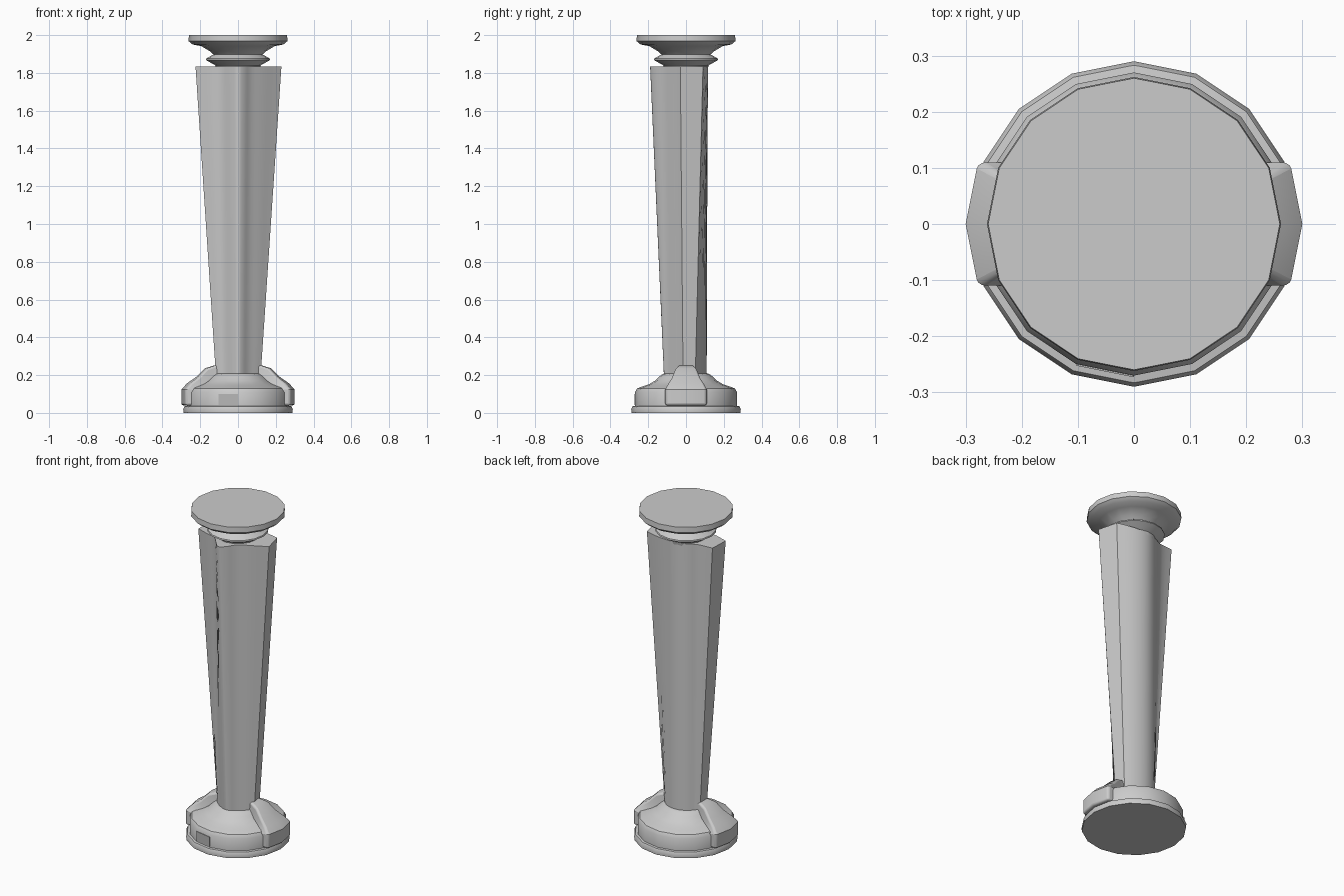
import bpy, math
from mathutils import Vector

cube = bpy.data.objects.get("Cube")
if cube:
    bpy.data.objects.remove(cube, do_unlink=True)


def material(name, value):
    m = bpy.data.materials.new(name)
    m.use_nodes = True
    m.diffuse_color = (value, value, value, 1)
    m.node_tree.nodes["Principled BSDF"].inputs["Base Color"].default_value = m.diffuse_color
    return m


grey = material("light_grey", 0.6)
dark = material("mid_grey", 0.47)


def loft(name, rings, mat=grey, angle=35):
    """Skin a stack of equal closed rings and cap both ends."""
    n = len(rings[0])
    verts = [p for ring in rings for p in ring]
    faces = [(k * n + i, k * n + (i + 1) % n, (k + 1) * n + (i + 1) % n, (k + 1) * n + i)
             for k in range(len(rings) - 1) for i in range(n)]
    faces += [tuple(reversed(range(n))), tuple(range(len(verts) - n, len(verts)))]
    mesh = bpy.data.meshes.new(name)
    mesh.from_pydata(verts, [], faces)
    mesh.materials.append(mat)
    ob = bpy.data.objects.new(name, mesh)
    bpy.context.collection.objects.link(ob)
    bpy.ops.object.select_all(action='DESELECT')
    ob.select_set(True)
    bpy.context.view_layer.objects.active = ob
    bpy.ops.object.mode_set(mode='EDIT')
    bpy.ops.mesh.select_all(action='SELECT')
    bpy.ops.mesh.normals_make_consistent(inside=False)
    bpy.ops.object.mode_set(mode='OBJECT')
    bpy.ops.object.shade_smooth_by_angle(angle=math.radians(angle))
    return ob


def lathe(name, profile, sides=16):
    return loft(name, [[(r * math.cos(math.tau * i / sides), r * math.sin(math.tau * i / sides), z)
                        for i in range(sides)] for r, z in profile])


def smooth_chain(points, steps=4):
    """Catmull-Rom curve through the points, without its last point."""
    p = [Vector(q) for q in points]
    p = [p[0]] + p + [p[-1]]
    out = []
    for a, b, c, d in zip(p, p[1:], p[2:], p[3:]):
        for s in range(steps):
            t = s / steps
            out.append(b + 0.5 * t * (c - a + t * (2 * a - 5 * b + 4 * c - d
                                                   + t * (3 * (b - c) + d - a))))
    return out


# Stepped round base
lathe("base", [(0.288, 0), (0.29, 0.02), (0.283, 0.035), (0.27, 0.037), (0.27, 0.11),
               (0.258, 0.13), (0.225, 0.142), (0.195, 0.152), (0.165, 0.17),
               (0.145, 0.19), (0.125, 0.205), (0.11, 0.21)])

# Fluted column: lobed section at the top, nearly round at the bottom
back = [(0.2, 0.09), (0.1, 0.112), (0, 0.115), (-0.075, 0.095), (-0.13, 0.068), (-0.22, 0.06)]
front = [(-0.225, -0.06), (-0.15, -0.085), (-0.085, -0.105), (-0.035, -0.16), (0, -0.19),
         (0.035, -0.165), (0.075, -0.11), (0.15, -0.07), (0.23, -0.03)]
top = smooth_chain(back) + [Vector(back[-1])] + smooth_chain(front) + [Vector(front[-1])]
bottom = [p.normalized() * (0.098 + 0.1 * p.length) for p in top]
loft("column", [[(p.x, p.y, 0.2) for p in bottom], [(p.x, p.y, 1.835) for p in top]])

# Neck, ridge and flared end cap
lathe("end_cap", [(0.11, 1.8), (0.12, 1.84), (0.17, 1.868), (0.168, 1.876), (0.13, 1.898),
                  (0.15, 1.915), (0.195, 1.942), (0.24, 1.95), (0.255, 1.963),
                  (0.262, 1.968), (0.26, 2.0)])

# Side clamps wrapping over the base shoulder: outer x, z, half width, inner offset
path = [(0.30, 0.04, 0.11, 0.06, 0), (0.30, 0.125, 0.11, 0.06, 0),
        (0.268, 0.158, 0.095, 0.05, 0.04), (0.222, 0.19, 0.075, 0.03, 0.05),
        (0.175, 0.236, 0.058, 0.03, 0.06), (0.125, 0.252, 0.042, 0.01, 0.06),
        (0.09, 0.252, 0.04, 0.01, 0.06)]
for label, side in (("left", 1), ("right", -1)):
    rings = []
    for x, z, w, dx, dz in path:
        bow = 0.2 * w
        outer = [(side * (x - abs(s) * bow), s * w, z) for s in (-1, 0, 1)]
        inner = [(side * (x - dx - abs(s) * bow), s * w, z - dz) for s in (1, 0, -1)]
        rings.append(outer + inner)
    clamp = loft(label + "_clamp", rings)
    bevel = clamp.modifiers.new("rounded_edges", 'BEVEL')
    bevel.width = 0.014
    bevel.segments = 3
    bevel.limit_method = 'ANGLE'
    bevel.angle_limit = math.radians(50)

# Small plate lying on one flat of the base
a = Vector((0, -0.27, 0))
b = Vector((-0.27 * math.sin(math.tau / 16), -0.27 * math.cos(math.tau / 16), 0))
out = Vector((-0.19, -0.98, 0)) * 0.003


def plate_ring(z):
    return [tuple(p + Vector((0, 0, z))) for p in (a - out, b - out, b + out, a + out)]


loft("front_plate", [plate_ring(0.043), plate_ring(0.1)], dark)
